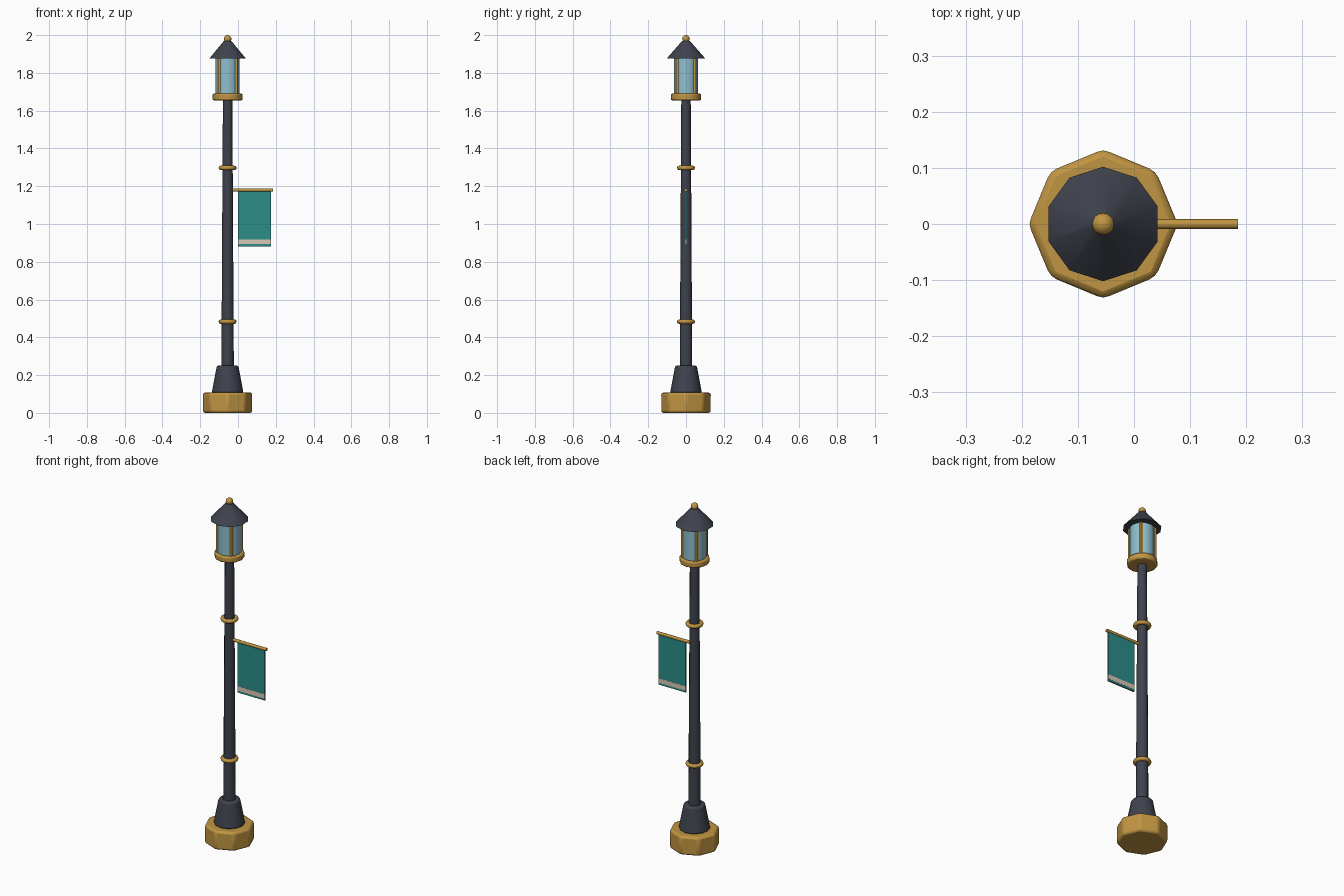
import bpy
import math

cube = bpy.data.objects.get("Cube")
if cube:
    bpy.data.objects.remove(cube, do_unlink=True)

POLE_X = -0.055


def material(name, rgb):
    mat = bpy.data.materials.new(name)
    mat.use_nodes = True
    color = (*rgb, 1)
    mat.diffuse_color = color
    mat.node_tree.nodes["Principled BSDF"].inputs["Base Color"].default_value = color
    return mat


gold = material("aged gold", (0.53, 0.30, 0.055))
iron = material("dark iron", (0.05, 0.055, 0.075))
glass = material("pale blue glass", (0.27, 0.52, 0.62))
teal = material("teal cloth", (0.025, 0.27, 0.25))
cream = material("cream trim", (0.70, 0.58, 0.46))


def finish(name, mat, bevel=0, segments=2, angle=35):
    obj = bpy.context.object
    obj.name = name
    obj.data.materials.append(mat)
    if bevel:
        mod = obj.modifiers.new("soft edges", "BEVEL")
        mod.width = bevel
        mod.segments = segments
        mod.limit_method = "ANGLE"
        mod.angle_limit = math.radians(40)
    bpy.ops.object.shade_smooth_by_angle(angle=math.radians(angle))
    return obj


def drum(name, mat, r_low, r_high, z_low, z_high, sides, bevel=0, angle=35):
    """Upright tapered prism on the pole axis."""
    bpy.ops.mesh.primitive_cone_add(
        vertices=sides, radius1=r_low, radius2=r_high, depth=z_high - z_low,
        location=(POLE_X, 0, (z_low + z_high) / 2))
    return finish(name, mat, bevel, angle=angle)


def box(name, mat, center, size, bevel=0):
    bpy.ops.mesh.primitive_cube_add(size=1, location=center)
    bpy.context.object.scale = size
    bpy.ops.object.transform_apply(location=False, rotation=False, scale=True)
    return finish(name, mat, bevel)


# Base and shaft
drum("base_plinth", gold, 0.133, 0.133, 0, 0.108, 8, 0.012)
drum("pole_foot", iron, 0.084, 0.057, 0.106, 0.25, 12, 0.008)
drum("pole", iron, 0.033, 0.025, 0.24, 1.66, 12)

# Decorative rings
for label, z in (("lower_ring", 0.483), ("upper_ring", 1.297)):
    bpy.ops.mesh.primitive_torus_add(
        major_radius=0.036, minor_radius=0.012, major_segments=20,
        minor_segments=8, location=(POLE_X, 0, z))
    finish(label, gold, angle=60)

# Lantern
drum("lantern_collar", gold, 0.08, 0.08, 1.655, 1.69, 12, 0.007)
drum("lantern_glass", glass, 0.064, 0.064, 1.688, 1.88, 12)
for i in range(4):
    a = math.radians(45 + 90 * i)
    bar = box("lantern_bar", gold,
              (POLE_X + 0.064 * math.cos(a), 0.064 * math.sin(a), 1.782),
              (0.013, 0.013, 0.19))
    bar.rotation_euler.z = a if i % 2 else 0
    bar.rotation_euler.z = 0

# Roof and finial
drum("lantern_roof", iron, 0.102, 0.02, 1.876, 1.97, 10, angle=40)
bpy.ops.mesh.primitive_uv_sphere_add(
    segments=16, ring_count=10, radius=0.02, location=(POLE_X, 0, 1.98))
finish("finial", gold, angle=60)

# Banner hanging from a side arm
bpy.ops.mesh.primitive_cylinder_add(
    vertices=8, radius=0.009, depth=0.22, location=(0.075, 0, 1.18),
    rotation=(0, math.pi / 2, 0))
finish("banner_arm", gold, angle=50)
box("banner_cloth", teal, (0.0875, 0, 1.027), (0.175, 0.008, 0.29))
box("banner_stripe", cream, (0.0875, 0, 0.906), (0.1755, 0.0095, 0.026))
